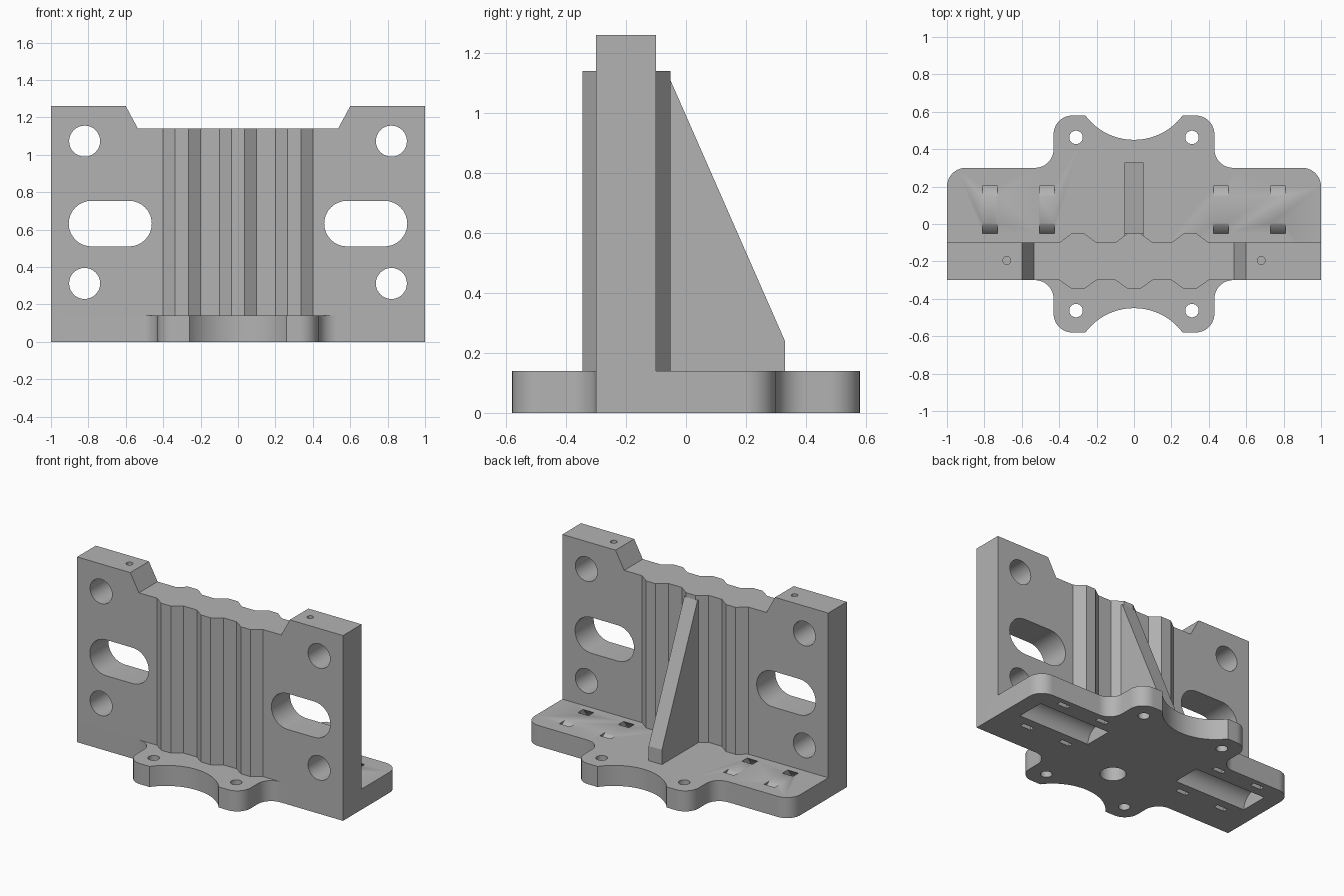
import bpy, bmesh
from math import cos, sin, radians

cube = bpy.data.objects.get("Cube")
if cube:
    bpy.data.objects.remove(cube, do_unlink=True)

grey = bpy.data.materials.new("plain grey")
grey.use_nodes = True
colour = (0.45, 0.45, 0.45, 1)
grey.diffuse_color = colour
grey.node_tree.nodes["Principled BSDF"].inputs["Base Color"].default_value = colour

PLATE = 0.14      # plate thickness
FRONT, BACK = -0.30, -0.10   # wall faces


def arc(cx, cy, r, start, end, n=10):
    angles = [radians(start + (end - start) * i / n) for i in range(n + 1)]
    return [(cx + r * cos(a), cy + r * sin(a)) for a in angles]


def circle(cx, cy, r, n=32):
    return arc(cx, cy, r, 0, 360, n)[:-1]


def mirrored(half):
    """Close a right-hand outline with its mirror image across x = 0."""
    return half + [(-x, y) for x, y in reversed(half) if abs(x) > 1e-5]


def solid(name, prisms):
    """Make one object from (outline, low, high, axis) prisms."""
    place = {"X": lambda a, b, h: (h, a, b),
             "Y": lambda a, b, h: (a, h, b),
             "Z": lambda a, b, h: (a, b, h)}
    bm = bmesh.new()
    for outline, low, high, axis in prisms:
        ends = [[bm.verts.new(place[axis](a, b, h)) for a, b in outline]
                for h in (low, high)]
        bm.faces.new(ends[0])
        bm.faces.new(ends[1])
        for i in range(len(outline)):
            j = (i + 1) % len(outline)
            bm.faces.new((ends[0][i], ends[0][j], ends[1][j], ends[1][i]))
    bmesh.ops.recalc_face_normals(bm, faces=bm.faces)
    mesh = bpy.data.meshes.new(name)
    bm.to_mesh(mesh)
    bm.free()
    mesh.materials.append(grey)
    obj = bpy.data.objects.new(name, mesh)
    bpy.context.collection.objects.link(obj)
    return obj


def cut(obj, prisms):
    """Subtract the prisms and keep the finished mesh."""
    cutter = solid("cutter", prisms)
    cutter.hide_render = True
    mod = obj.modifiers.new("cut", "BOOLEAN")
    mod.operation, mod.solver, mod.object = "DIFFERENCE", "EXACT", cutter
    graph = bpy.context.evaluated_depsgraph_get()
    result = bpy.data.meshes.new_from_object(obj.evaluated_get(graph))
    obj.modifiers.clear()
    obj.data = result
    bpy.data.objects.remove(cutter, do_unlink=True)


# Base plate with rounded ears and scooped ends
half = (arc(0, -0.775, 0.325, 90, 36.9, 14) + arc(0.33, -0.48, 0.1, -90, 0)
        + arc(0.53, -0.40, 0.1, 180, 90) + [(1, FRONT)]
        + arc(0.9, 0.2, 0.1, 0, 90) + arc(0.53, 0.40, 0.1, 270, 180)
        + arc(0.33, 0.48, 0.1, 0, 90) + arc(0, 0.775, 0.325, -36.9, -90, 14))
base = solid("base_plate", [(mirrored(half), 0, PLATE, "Z")])

# Bolt holes, centre hole, bearing pockets and curved tie slots
axis_y = 0.077
pocket = circle(axis_y, 0, 0.097, 40)
tie = arc(axis_y, 0, 0.157, -15, 195, 40) + arc(axis_y, 0, 0.189, 195, -15, 40)
cuts = [(circle(0, -0.2, 0.08), -0.1, 0.3, "Z")]
for s in (-1, 1):
    for y in (-0.463, 0.463):
        cuts.append((circle(s * 0.31, y, 0.036), -0.1, 0.3, "Z"))
    cuts.append((pocket, s * 0.35, s * 0.89, "X"))
    for x in (0.465, 0.77):
        cuts.append((tie, s * x - 0.04, s * x + 0.04, "X"))
cut(base, cuts)

# Upright wall with a notched top
wall = solid("wall", [(mirrored([(1, PLATE), (1, 1.26), (0.6, 1.26), (0.535, 1.14)]),
                       FRONT, BACK, "Y")])

# Round holes, long slots and small holes in the top edge
cuts = []
for s in (-1, 1):
    for z in (0.312, 1.073):
        cuts.append((circle(s * 0.82, z, 0.083), -0.5, 0.1, "Y"))
    slot = (arc(s * 0.683 + 0.1, 0.632, 0.122, -90, 90, 16)
            + arc(s * 0.683 - 0.1, 0.632, 0.122, 90, 270, 16))
    cuts.append((slot, -0.5, 0.1, "Y"))
    cuts.append((circle(s * 0.68, -0.195, 0.021, 24), 1.06, 1.4, "Z"))
cut(wall, cuts)

# Vertical ridges on both faces of the wall
ridges = []
for x in (-0.3, 0, 0.3):
    for face, crest in ((FRONT, -0.345), (BACK, -0.052)):
        profile = [(x - 0.1, face), (x - 0.036, crest), (x + 0.036, crest), (x + 0.1, face)]
        ridges.append((profile, PLATE, 1.14, "Z"))
ridges = solid("wall_ridges", ridges)

# Sloping rib behind the wall
rib = solid("support_rib", [([(-0.08, PLATE), (0.33, PLATE), (0.33, 0.24),
                              (-0.052, 1.11), (-0.08, 1.11)], -0.05, 0.05, "X")])

# Smooth the round walls, keep the edges sharp
bpy.ops.object.select_all(action="DESELECT")
for obj in (base, wall):
    obj.select_set(True)
bpy.context.view_layer.objects.active = base
bpy.ops.object.shade_smooth_by_angle(angle=radians(30))
